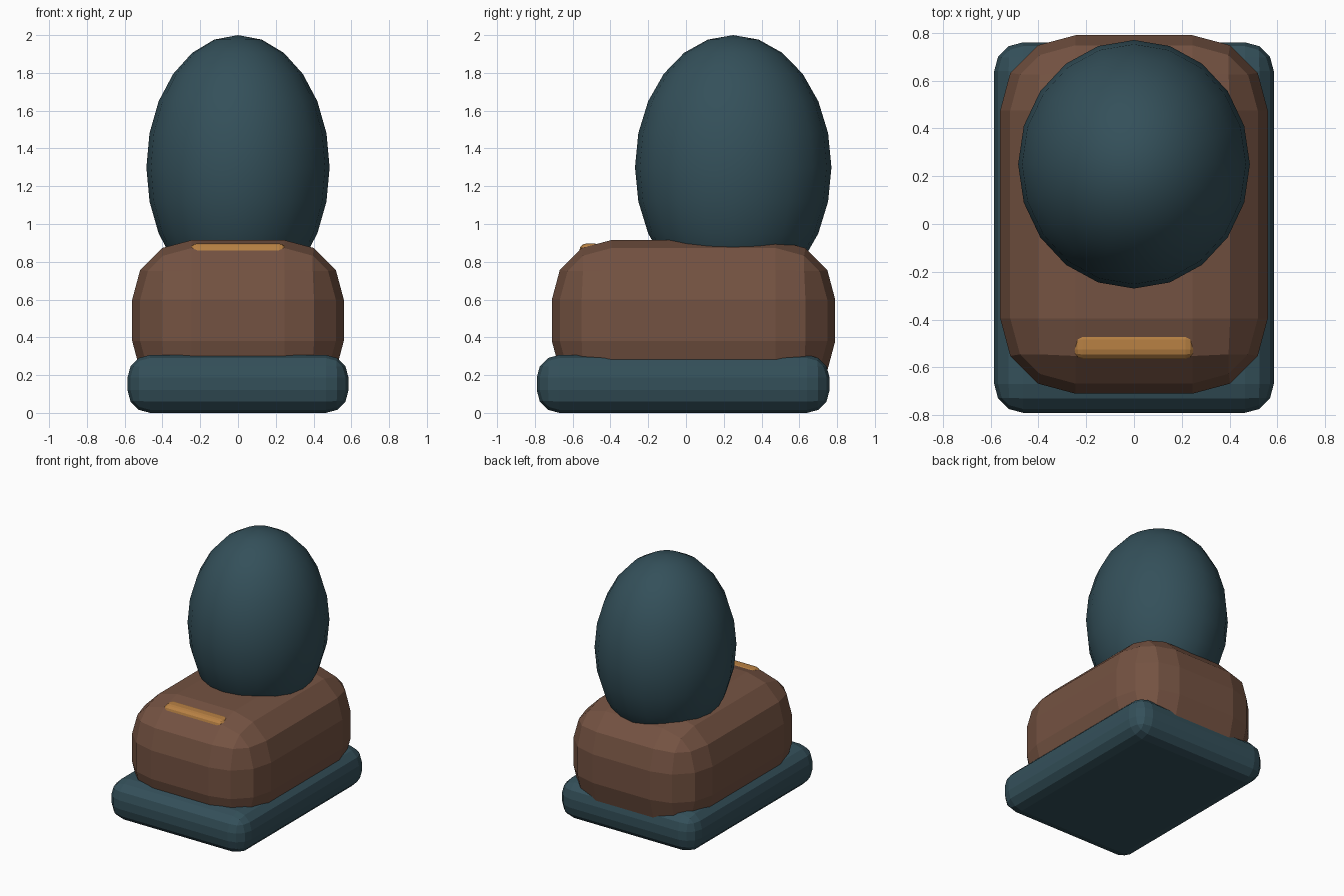
import bpy

cube = bpy.data.objects.get("Cube")
if cube:
    bpy.data.objects.remove(cube, do_unlink=True)


def make_material(name, rgb):
    mat = bpy.data.materials.new(name)
    mat.use_nodes = True
    colour = (*rgb, 1.0)
    mat.diffuse_color = colour
    mat.node_tree.nodes["Principled BSDF"].inputs["Base Color"].default_value = colour
    return mat


def finish(name, size, mat):
    obj = bpy.context.object
    obj.name = name
    obj.scale = size
    bpy.ops.object.transform_apply(location=False, rotation=False, scale=True)
    obj.data.materials.append(mat)
    return obj


def rounded_box(name, low, high, radius, mat):
    """Box between two corners with three-step rounded edges."""
    centre = [(a + b) / 2 for a, b in zip(low, high)]
    bpy.ops.mesh.primitive_cube_add(size=1, location=centre)
    obj = finish(name, [b - a for a, b in zip(low, high)], mat)
    bevel = obj.modifiers.new("Rounded edges", "BEVEL")
    bevel.width = radius
    bevel.segments = 3
    bevel.limit_method = "NONE"
    return obj


teal = make_material("dark teal", (0.034, 0.080, 0.102))
brown = make_material("brown", (0.175, 0.085, 0.054))
gold = make_material("gold", (0.48, 0.22, 0.057))

# Base slab, the rounded body standing on it, and the bar on its front edge
rounded_box("base", (-0.585, -0.79, 0), (0.585, 0.76, 0.307), 0.12, teal)
rounded_box("body", (-0.56, -0.71, 0.065), (0.56, 0.79, 0.915), 0.315, brown)
rounded_box("front_bar", (-0.255, -0.565, 0.815), (0.255, -0.445, 0.897), 0.039, gold)

# Egg-shaped dome sunk into the body
bpy.ops.mesh.primitive_uv_sphere_add(segments=20, ring_count=12, radius=1,
                                     location=(0, 0.25, 1.3))
finish("dome", (0.485, 0.52, 0.7), teal)
bpy.ops.object.shade_smooth()
